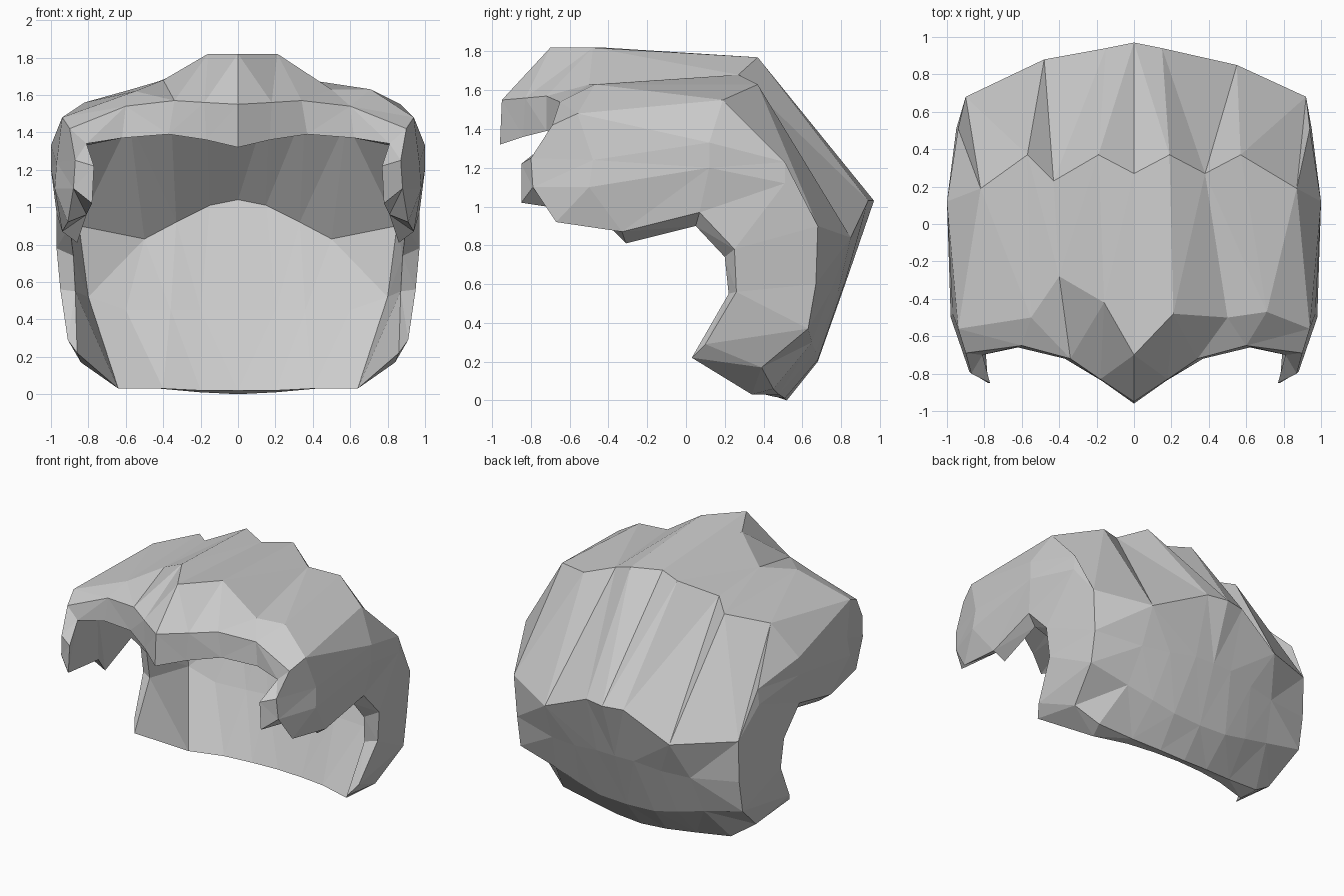
import bpy
import bmesh
from mathutils import Vector

default_cube = bpy.data.objects.get("Cube")
if default_cube:
    bpy.data.objects.remove(default_cube, do_unlink=True)

# Single flat colour
hair_grey = bpy.data.materials.new("hair_grey")
hair_grey.use_nodes = True
grey = (.6, .6, .6, 1)
hair_grey.diffuse_color = grey
hair_grey.node_tree.nodes["Principled BSDF"].inputs["Base Color"].default_value = grey

shell = bmesh.new()


def add_face(points):
    """Add one face, dropping repeated corners so strips may taper to triangles."""
    corners = []
    for point in points:
        if point not in corners:
            corners.append(point)
    if len(corners) > 2:
        shell.faces.new([shell.verts.new(corner) for corner in corners])


def loft(*rows):
    """Bridge neighbouring rows of points with quads."""
    for lower, upper in zip(rows, rows[1:]):
        for i in range(min(len(lower), len(upper)) - 1):
            add_face([lower[i], lower[i + 1], upper[i + 1], upper[i]])


def fan(centre, points):
    """Join a run of points to one shared corner."""
    for first, second in zip(points, points[1:]):
        add_face([centre, first, second])


# Fringe and crown profiles, each running from the centre line to the side
fringe_lower = [(0, -.96, 1.32), (.17, -.84, 1.36), (.37, -.72, 1.39),
                (.62, -.66, 1.37), (.81, -.7, 1.34)]
fringe_upper = [(0, -.95, 1.55), (.18, -.83, 1.56), (.34, -.72, 1.57),
                (.6, -.65, 1.54), (.9, -.69, 1.42)]
quiff = [(0, -.7, 1.82), (.21, -.48, 1.82), (.5, -.5, 1.63),
         (.71, -.47, 1.63), (.94, -.56, 1.48)]
crown = [(0, .27, 1.76), (.19, .37, 1.77), (.38, .27, 1.68),
         (.57, .37, 1.63), (.87, .19, 1.55)]
back_corner = (.55, .85, .84)
back_rim = [(0, .97, 1.03), (.15, .94, 1.03), back_corner,
            back_corner, (.92, .68, .9)]
loft(fringe_lower, fringe_upper, quiff, crown, back_rim)

# Side lock profiles, each running from the front to the back
side_top = [fringe_upper[-1], quiff[-1], crown[-1], crown[-1]]
side_ridge = [(.87, -.8, 1.25), (.97, -.48, 1.24), (1, .12, 1.33), (.94, .51, 1.23)]
side_crease = [(.88, -.79, 1.1), (.98, -.5, 1.1), (1, .12, 1.2), (.95, .51, 1.12)]
side_edge = [(.91, -.67, .92), (.94, -.33, .87), (.97, .07, .97), (.97, .25, .78)]
side_rows = [side_top, side_ridge, side_crease, side_edge]
loft(*side_rows)
fan(back_rim[-1], [row[-1] for row in side_rows])

# Nape, from the back rim down and under to the neck opening
nape_top = back_rim + [side_edge[-1]]
nape_middle = [(0, .825, .61), (.15, .82, .61), (.35, .79, .58),
               (.56, .75, .57), (.9, .67, .6), (.95, .26, .56)]
nape_low = [(0, .68, .2), (.22, .68, .21), (.4, .67, .25),
            (.6, .65, .3), (.9, .63, .37), (.91, .1, .29)]
nape_hem = [(0, .52, 0), (.2, .51, .01), (.42, .48, .03),
            (.68, .45, .06), (.84, .39, .17), (.86, .03, .22)]
neck_corner = (.64, .34, .03)
hem_inside = [(0, .46, .02), (.2, .45, .02), (.4, .41, .03),
              neck_corner, neck_corner, nape_hem[-1]]
loft(nape_top, nape_middle, nape_low, nape_hem, hem_inside)

# Lining: inner back wall, fold and ceiling
wall = [(0, .63, .45), (.2, .63, .45), (.36, .61, .45),
        (.6, .59, .45), (.8, .57, .52), (.87, .22, .55)]
fold = [(0, .82, 1.04), (.15, .81, 1.01), (.33, .77, .92),
        (.5, .74, .83), (.85, .6, .9), (.88, .2, .74)]
ceiling_back = [(0, .3, 1.58), (.17, .3, 1.58), (.36, .3, 1.53),
                (.58, .3, 1.46), (.87, .2, 1.32)]
ceiling_front = [(0, -.45, 1.6), (.17, -.45, 1.59), (.36, -.42, 1.52),
                 (.6, -.4, 1.48), (.86, -.4, 1.32)]
loft(hem_inside, wall, fold)
loft(fold, ceiling_back, ceiling_front, fringe_lower)

# Rim joining the side locks to the lining around the face opening
front_corner = fringe_lower[-1]
rim_inside = [front_corner, (.77, -.85, 1.22), (.78, -.85, 1.02), (.81, -.46, .96),
              (.86, -.31, .81), (.9, .05, .9), fold[-1], wall[-1], nape_hem[-1]]
rim_outside = [fringe_upper[-1], side_ridge[0], side_crease[0]] + side_edge
rim_outside += [nape_middle[-1], nape_low[-1]]
loft(rim_outside, rim_inside)

# Inner faces of the side locks
lining_edge = [front_corner] * 3 + [ceiling_front[-1]] * 2 + [ceiling_back[-1], fold[-2]]
loft(lining_edge, rim_inside)

# Weld the patches and mirror them
weld = .0005
bmesh.ops.remove_doubles(shell, verts=shell.verts[:], dist=weld)
everything = shell.verts[:] + shell.edges[:] + shell.faces[:]
bmesh.ops.mirror(shell, geom=everything, axis='X', merge_dist=weld)
bmesh.ops.remove_doubles(shell, verts=shell.verts[:], dist=weld)

# Tousle the locks on the right so the two sides differ
tousled = {
    quiff[1]: (-.16, -.42, 1.82),
    quiff[2]: (-.4, -.28, 1.68),
    quiff[3]: (-.55, -.5, 1.62),
    crown[2]: (-.43, .23, 1.67),
    crown[4]: (-.82, .19, 1.56),
    back_corner: (-.48, .88, .84),
    back_rim[4]: (-.9, .68, .9),
}
for (x, y, z), target in tousled.items():
    for vert in shell.verts:
        if (vert.co - Vector((-x, y, z))).length < weld:
            vert.co = target

# Split into flat facets
bmesh.ops.recalc_face_normals(shell, faces=shell.faces[:])
bmesh.ops.triangulate(shell, faces=shell.faces[:])

mesh = bpy.data.meshes.new("hair_shell")
shell.to_mesh(mesh)
shell.free()
mesh.materials.append(hair_grey)
hair = bpy.data.objects.new("hair_shell", mesh)
bpy.context.collection.objects.link(hair)
